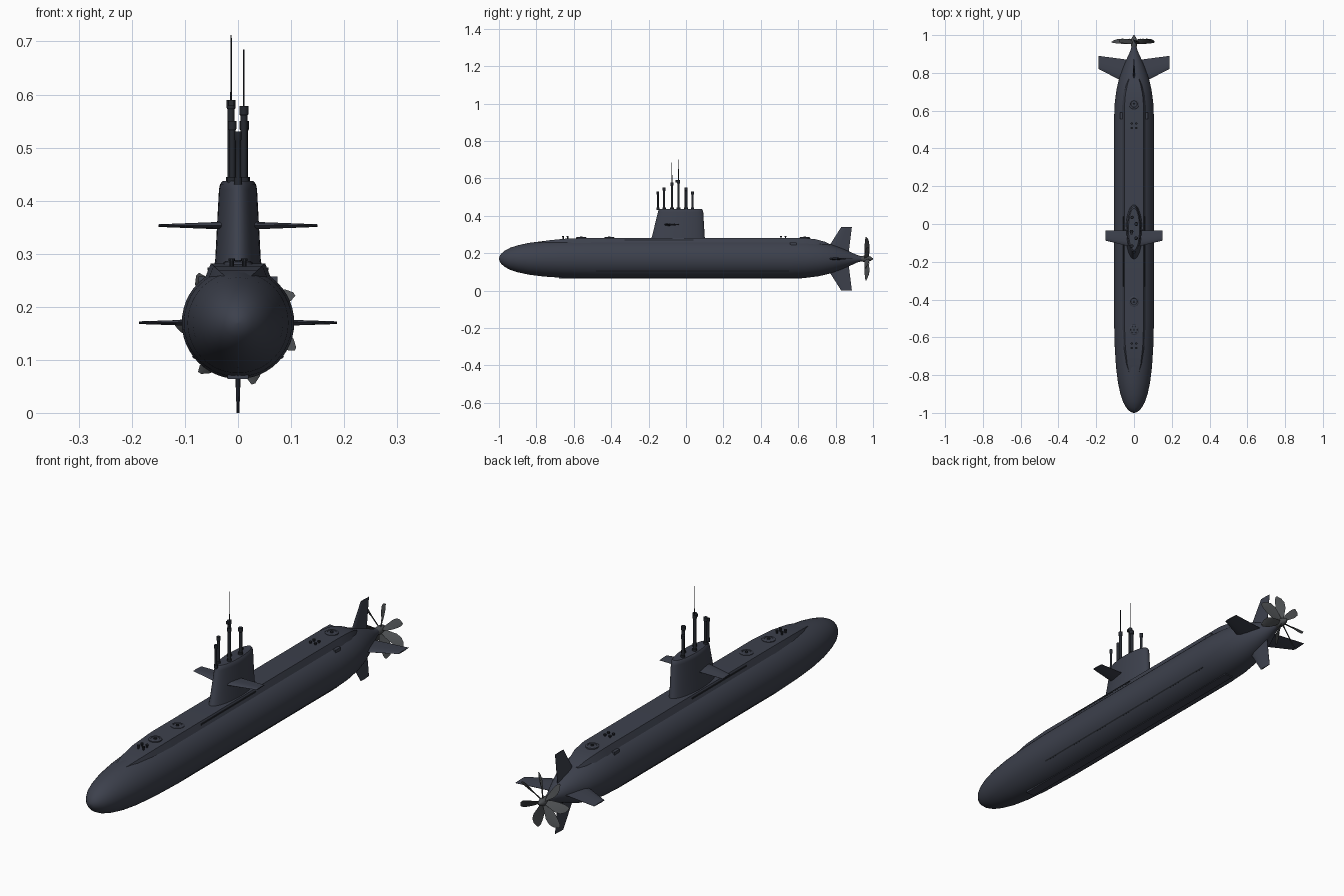
import bpy, math
from mathutils import Matrix, Vector

if "Cube" in bpy.data.objects:
    bpy.data.objects.remove(bpy.data.objects["Cube"])

ZC = 0.17  # height of the hull axis


def material(name, rgb):
    m = bpy.data.materials.new(name)
    m.diffuse_color = (*rgb, 1)
    m.use_nodes = True
    m.node_tree.nodes["Principled BSDF"].inputs["Base Color"].default_value = m.diffuse_color
    return m


NAVY = material("navy_paint", (0.046, 0.052, 0.073))
DARK = material("dark_paint", (0.018, 0.021, 0.028))
METAL = material("propeller_metal", (0.07, 0.075, 0.08))


def finish(ob, mat, angle=30):
    ob.data.materials.append(mat)
    bpy.ops.object.select_all(action='DESELECT')
    ob.select_set(True)
    bpy.context.view_layer.objects.active = ob
    bpy.ops.object.mode_set(mode='EDIT')
    bpy.ops.mesh.select_all(action='SELECT')
    bpy.ops.mesh.normals_make_consistent(inside=False)
    bpy.ops.object.mode_set(mode='OBJECT')
    bpy.ops.object.shade_smooth_by_angle(angle=math.radians(angle))
    return ob


def loft(name, rings, mat, matrix=None, angle=30):
    """Skin equal-length rings of points and cap both ends."""
    n = len(rings[0])
    verts = [Vector(p) for r in rings for p in r]
    if matrix:
        verts = [matrix @ v for v in verts]
    faces = [(k * n + i, k * n + (i + 1) % n, (k + 1) * n + (i + 1) % n, (k + 1) * n + i)
             for k in range(len(rings) - 1) for i in range(n)]
    last = (len(rings) - 1) * n
    faces += [tuple(range(n)), tuple(range(last, last + n))]
    me = bpy.data.meshes.new(name)
    me.from_pydata(verts, [], faces)
    ob = bpy.data.objects.new(name, me)
    bpy.context.collection.objects.link(ob)
    return finish(ob, mat, angle)


def lathe(name, profile, mat, n=48, matrix=None):
    """Revolve (position, radius) pairs about the hull axis."""
    rings = [[(r * math.cos(2 * math.pi * i / n), y, ZC + r * math.sin(2 * math.pi * i / n))
              for i in range(n)] for y, r in profile]
    return loft(name, rings, mat, matrix)


def upright(name, x, y, steps, mat, n=16):
    """Stack of round sections given as (z, radius)."""
    rings = [[(x + r * math.cos(2 * math.pi * i / n), y + r * math.sin(2 * math.pi * i / n), z)
              for i in range(n)] for z, r in steps]
    return loft(name, rings, mat)


def box(name, lo, hi, mat, matrix=None):
    rings = [[(lo[0], y, lo[2]), (hi[0], y, lo[2]), (hi[0], y, hi[2]), (lo[0], y, hi[2])]
             for y in (lo[1], hi[1])]
    return loft(name, rings, mat, matrix)


def foil(span, front, back, t):
    """Streamlined section lying at a given span along x."""
    ring = [(0, 0), (.06, .55), (.25, 1), (.55, .8), (1, .12)]
    ring += [(u, -h) for u, h in reversed(ring[1:])]
    return [(span, front + (back - front) * u, h * t / 2) for u, h in ring]


def fin(name, root, tip, angle, z):
    """root and tip are (span, leading y, trailing y, thickness)."""
    m = Matrix.Translation((0, 0, z)) @ Matrix.Rotation(-math.radians(angle), 4, 'Y')
    loft(name, [foil(*root), foil(*tip)], NAVY, m, 25)


# Pressure hull
lathe("hull", [(-1, .001), (-.997, .014), (-.988, .027), (-.97, .043), (-.94, .059), (-.9, .072),
               (-.84, .085), (-.76, .095), (-.65, .102), (-.5, .106), (.55, .106), (.64, .102),
               (.71, .093), (.77, .079), (.83, .057), (.88, .036), (.915, .02), (.94, .013)], NAVY)

# Flat deck casing along the top: y, half width, top height
deck = []
for y, w, z in [(-.79, .025, .258), (-.74, .036, .268), (-.65, .046, .277), (-.52, .051, .282),
                (.62, .051, .282), (.69, .045, .275), (.74, .034, .262), (.77, .025, .248)]:
    deck.append([(-w - .013, y, z - .032), (-w, y, z), (w, y, z), (w + .013, y, z - .032),
                 (.02, y, .2), (-.02, y, .2)])
loft("deck_casing", deck, NAVY)

# Keel strip, flank strips, casing slots and small aft blocks
box("keel_strip", (-.02, -.68, .0635), (.02, .62, .075), NAVY)
for s, side in ((-1, "left"), (1, "right")):
    flank = (Matrix.Translation((0, 0, ZC)) @
             Matrix.Rotation(math.radians(-38 if s < 0 else 38), 4, 'Y'))
    box(f"flank_strip_{side}", (s * .1, -.48, -.003), (s * .1075, .55, .003), DARK, flank)
    xs = sorted((s * .05, s * .0575))
    box(f"casing_slot_{side}", (xs[0], -.33, .268), (xs[1], .04, .274), DARK)
    xs = sorted((s * .06, s * .074))
    box(f"aft_block_{side}", (xs[0], .555, .235), (xs[1], .59, .257), NAVY)

# Sail, elliptical in plan: height, front, back, half width
sail = []
for z, f, b, w in [(.27, -.192, .106, .046), (.288, -.182, .1, .043), (.42, -.15, .092, .036),
                   (.431, -.146, .089, .034), (.437, -.138, .083, .029)]:
    c, h = (f + b) / 2, (b - f) / 2
    sail.append([(w * math.sin(a), c + h * math.cos(a), z)
                 for a in (2 * math.pi * i / 40 for i in range(40))])
loft("sail", sail, NAVY)

# Sail planes
for ang, side in ((0, "right"), (180, "left")):
    fin(f"sail_plane_{side}", (.02, -.12, -.034, .015), (.15, -.088, -.034, .005), ang, .353)

# Cross-shaped stern fins
for ang, part in ((0, "stern_plane_right"), (180, "stern_plane_left"),
                  (90, "upper_rudder"), (270, "lower_rudder")):
    tip = (.187, .82, .89, .005) if ang % 180 == 0 else (.17, .83, .887, .005)
    fin(part, (.02, .735, .868, .016), tip, ang, ZC)

# Masts: x, y, top height, radius, antenna top
masts = [(0, -.15, .53, .005, 0), (-.011, -.117, .55, .006, 0), (.011, -.075, .578, .0065, .685),
         (-.013, -.04, .59, .0065, .712), (.012, 0, .55, .007, 0), (-.01, .035, .53, .006, 0)]
for i, (x, y, top, r, ant) in enumerate(masts):
    upright(f"mast_{i}", x, y, [(.43, r * 1.5), (.445, r * 1.5), (.445, r), (top - .018, r),
                                (top - .015, r * 1.3), (top, r * 1.3)], DARK)
    if ant:
        upright(f"antenna_{i}", x, y, [(top - .01, .0017), (ant, .0012)], DARK, 8)
box("periscope_head", (-.018, -.056, .578), (-.008, -.034, .59), DARK)

# Deck hatches
for i, y in enumerate((-.56, -.41, .635)):
    upright(f"hatch_{i}", 0, y, [(.27, .027), (.284, .027), (.286, .024), (.286, .018),
                                 (.284, .017)], NAVY, 24)
    upright(f"hatch_boss_{i}", 0, y, [(.28, .007), (.288, .006)], DARK, 12)

# Bollards in groups of four
for y0 in (-.645, .52):
    for sx in (-1, 1):
        for sy in (-1, 1):
            upright("bollard", sx * .012, y0 + sy * .012,
                    [(.27, .004), (.286, .004), (.286, .006), (.291, .006)], DARK, 10)

# Propeller hub and seven twisted blades
lathe("propeller_hub", [(.935, .0135), (.95, .0165), (.972, .0165), (.988, .011), (1, .002)],
      METAL, 24)
for k in range(7):
    rings = []
    # radius, half chord, pitch angle, backward sweep
    for r, c, pitch, sweep in [(.01, .010, 62, 0), (.035, .016, 50, .001), (.065, .021, 40, .004),
                               (.09, .02, 34, .004), (.108, .014, 30, 0), (.119, .004, 28, -.005)]:
        p = math.radians(pitch)
        ring = []
        for u, t in ((-1, 0), (0, .0025), (1, 0), (0, -.0025)):
            a, b = u * c + sweep, t
            ring.append((r, .965 + a * math.sin(p) + b * math.cos(p),
                         a * math.cos(p) - b * math.sin(p)))
        rings.append(ring)
    m = Matrix.Translation((0, 0, ZC)) @ Matrix.Rotation(-math.radians(29 + k * 360 / 7), 4, 'Y')
    loft(f"propeller_blade_{k}", rings, METAL, m, 40)
